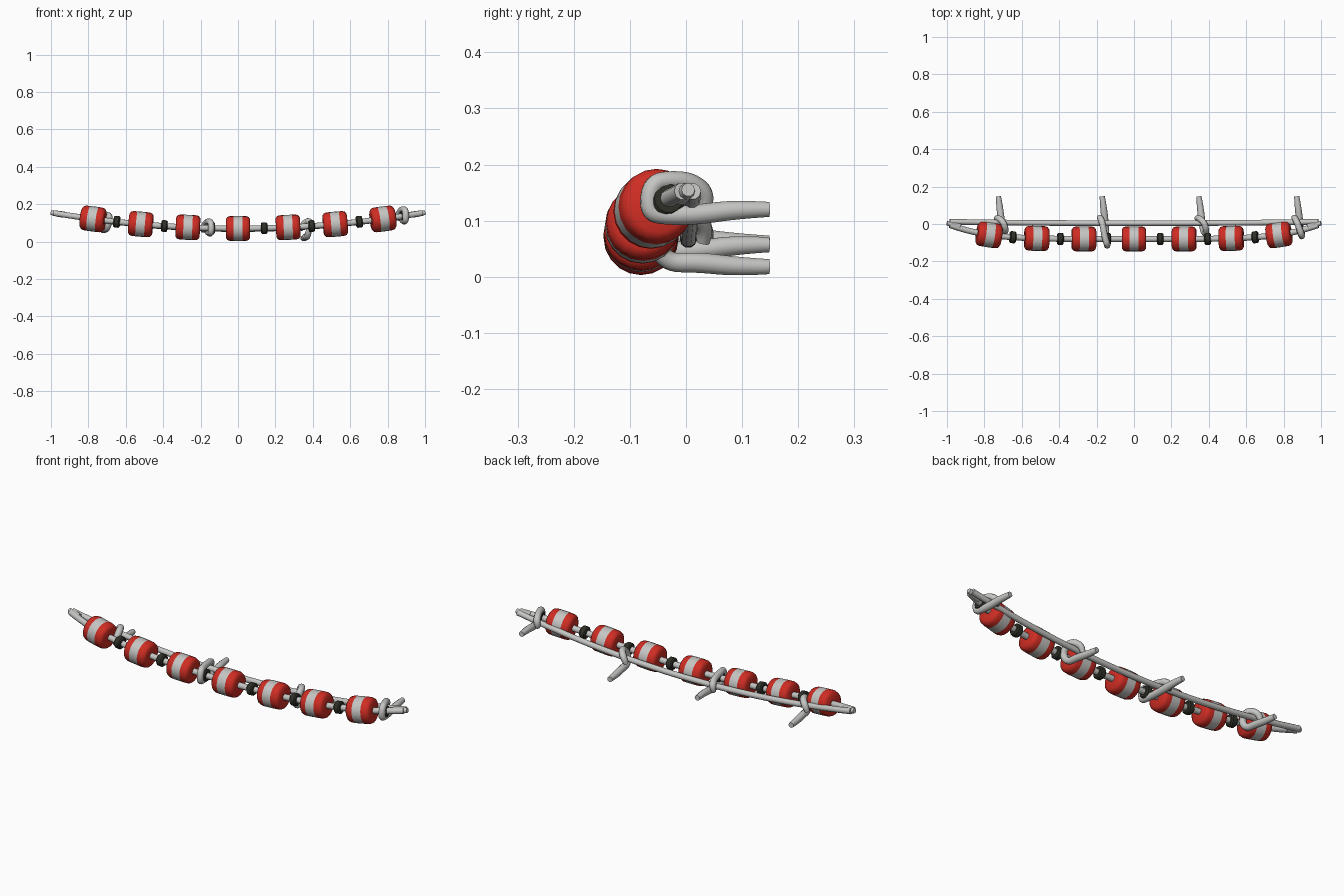
import bpy, bmesh, math
from mathutils import Vector

if "Cube" in bpy.data.objects:
    bpy.data.objects.remove(bpy.data.objects["Cube"])


def material(name, rgb):
    m = bpy.data.materials.new(name)
    m.diffuse_color = (*rgb, 1)
    m.use_nodes = True
    m.node_tree.nodes["Principled BSDF"].inputs["Base Color"].default_value = m.diffuse_color
    return m


RED = material("float red", (0.62, 0.026, 0.017))
PALE = material("rope pale grey", (0.56, 0.56, 0.55))
DARK = material("dark stopper", (0.03, 0.03, 0.022))


def sag(x):
    return 0.07 + 0.085 * x * x


def front_point(x):
    return Vector((x, -0.08 + 0.08 * abs(x) ** 5, sag(x)))


def back_point(x):
    return Vector((x, 0.004 + 0.008 * x * x, sag(x) - 0.004 * (1 - x * x)))


def finish(obj, angle=40):
    bpy.ops.object.select_all(action='DESELECT')
    obj.select_set(True)
    bpy.context.view_layer.objects.active = obj
    bpy.ops.object.shade_smooth_by_angle(angle=math.radians(angle))


def tube(name, points, radii, mat, order=3):
    """Smooth round tube through control points, converted to a mesh."""
    cu = bpy.data.curves.new(name, 'CURVE')
    cu.dimensions = '3D'
    cu.bevel_depth = 1.0
    cu.bevel_resolution = 3
    cu.use_fill_caps = True
    sp = cu.splines.new('NURBS')
    sp.points.add(len(points) - 1)
    for p, co, r in zip(sp.points, points, radii):
        p.co = (*co, 1)
        p.radius = r
    sp.order_u = order
    sp.use_endpoint_u = True
    sp.resolution_u = 5
    cu.materials.append(mat)
    obj = bpy.data.objects.new(name, cu)
    bpy.context.collection.objects.link(obj)
    bpy.ops.object.select_all(action='DESELECT')
    obj.select_set(True)
    bpy.context.view_layer.objects.active = obj
    bpy.ops.object.convert(target='MESH')
    finish(bpy.context.view_layer.objects.active, 50)


def lathe(name, profile, mats, band_mats, x, segs=20):
    """Revolve (along, radius) profile about the rope direction at x."""
    bm = bmesh.new()
    rings = []
    for a, r in profile:
        rings.append([bm.verts.new((a, r * math.cos(t), r * math.sin(t)))
                      for t in (2 * math.pi * i / segs for i in range(segs))])
    for k in range(len(rings) - 1):
        for i in range(segs):
            j = (i + 1) % segs
            f = bm.faces.new((rings[k][i], rings[k][j], rings[k + 1][j], rings[k + 1][i]))
            f.material_index = band_mats[k]
    bmesh.ops.recalc_face_normals(bm, faces=bm.faces)
    me = bpy.data.meshes.new(name)
    bm.to_mesh(me)
    bm.free()
    for m in mats:
        me.materials.append(m)
    obj = bpy.data.objects.new(name, me)
    bpy.context.collection.objects.link(obj)
    obj.location = front_point(x)
    d = front_point(x + 0.03) - front_point(x - 0.03)
    obj.rotation_euler = d.to_track_quat('X', 'Z').to_euler()
    finish(obj)


# Two ropes meeting at the pointed ends
N = 28
xs = [-0.985 + 1.97 * i / N for i in range(N + 1)]
tube("front_rope", [front_point(x) for x in xs], [0.016] * (N + 1), PALE)
tube("back_rope", [back_point(x) for x in xs], [0.015] * (N + 1), PALE)
for s, n in ((-1, "left"), (1, "right")):
    tube(n + "_rope_end", [(s * 0.93, -0.012, sag(0.93)), (s * 0.97, 0, sag(0.97)), (s, 0.004, sag(1))],
         [0.017, 0.018, 0.012], PALE)

# Striped floats: red, pale, red bands
profile = [(-0.064, 0.014), (-0.065, 0.05), (-0.057, 0.062), (-0.045, 0.066), (-0.024, 0.067),
           (0.024, 0.067), (0.045, 0.066), (0.057, 0.062), (0.065, 0.05), (0.064, 0.014)]
bands = [0, 0, 0, 0, 1, 0, 0, 0, 0]
for i, x in enumerate((-0.775, -0.52, -0.268, 0, 0.268, 0.52, 0.775)):
    lathe("striped_float_%d" % (i + 1), profile, (RED, PALE), bands, x)

# Small dark stoppers between the floats
stop = [(-0.017, 0.012), (-0.017, 0.026), (-0.011, 0.032), (0.011, 0.032), (0.017, 0.026), (0.017, 0.012)]
for i, x in enumerate((-0.648, -0.394, -0.14, 0.14, 0.394, 0.648, 0.89)):
    lathe("stopper_%d" % (i + 1), stop, (DARK,), [0] * 5, x, 14)

# Hooked ties: tail behind, wrapped around the ropes
for i, (x, yf, tail_z) in enumerate(((-0.71, -0.045, 0.06), (-0.155, -0.112, 0.057),
                                     (0.362, -0.055, 0.018), (0.885, -0.062, 0.12))):
    z = sag(x)
    low = min(tail_z + 0.008, z - 0.026)
    pts = [(x - 0.015, 0.148, tail_z), (x - 0.008, 0.09, tail_z), (x, 0.02, low),
           (x + 0.008, yf + 0.02, low - 0.002), (x + 0.012, yf - 0.005, z - 0.02),
           (x + 0.012, yf, z + 0.03), (x + 0.0, yf + 0.035, z + 0.036),
           (x - 0.015, 0.012, z + 0.032), (x - 0.03, 0.04, z + 0.005), (x - 0.03, 0.03, z - 0.02)]
    if i in (0, 2):  # these wrap only the back rope
        pts = pts[:4] + [(x + 0.02, yf - 0.002, z - 0.015), (x + 0.024, -0.025, z + 0.024),
                         (x + 0.01, 0.012, z + 0.03), (x - 0.02, 0.036, z + 0.006), (x - 0.028, 0.03, z - 0.02)]
    radii = [0.014, 0.018, 0.019] + [0.017] * (len(pts) - 4) + [0.012]
    tube("rope_tie_%d" % (i + 1), pts, radii, PALE)
